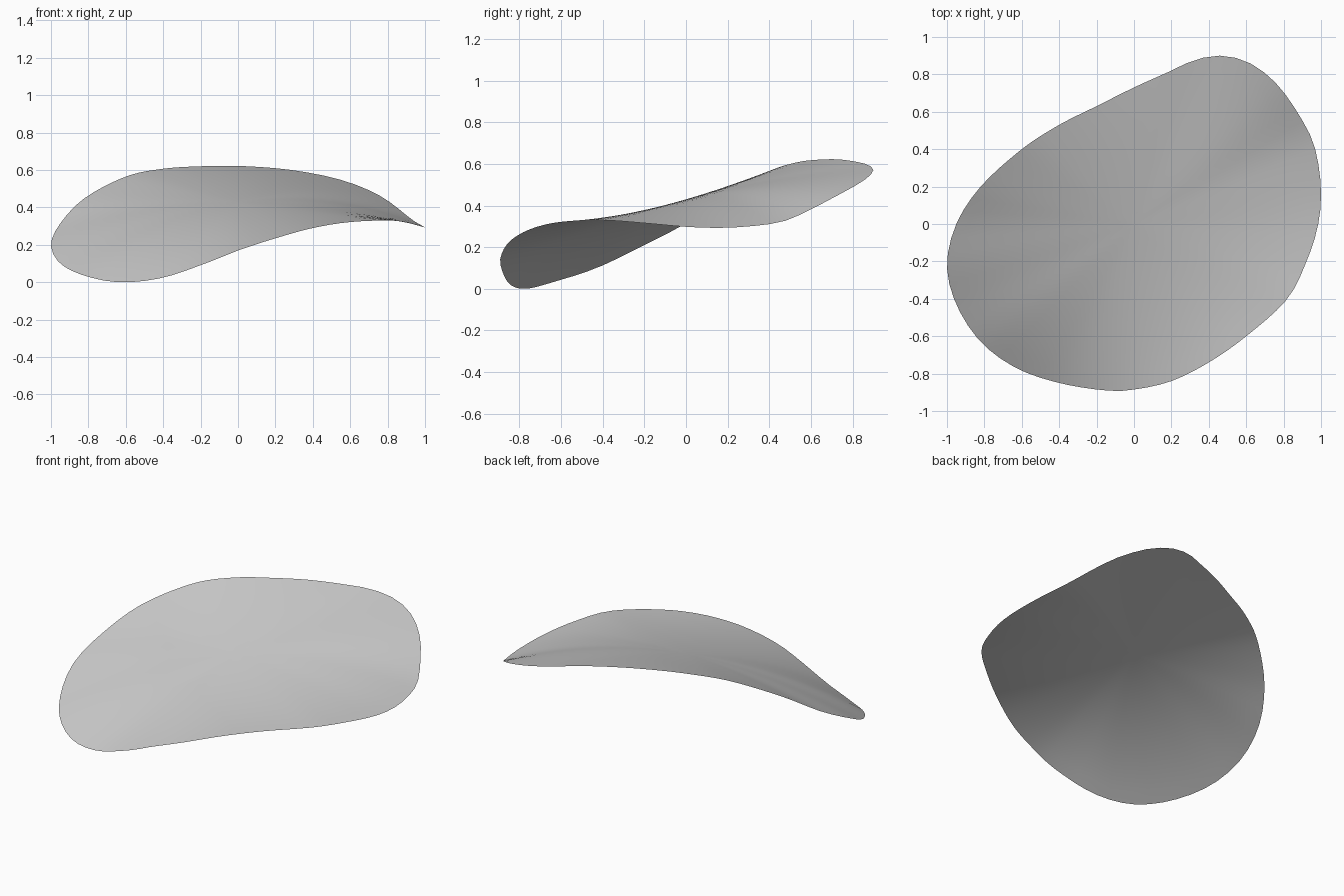
import bpy
import bmesh
import math
from mathutils import Vector

cube = bpy.data.objects.get("Cube")
if cube:
    bpy.data.objects.remove(cube, do_unlink=True)

# Rim of the curved sheet, counter-clockwise from the +x side
RIM = [Vector(p) for p in (
    (1, .17, .293), (.98, .35, .305), (.93, .5, .335), (.78, .73, .45),
    (.62, .86, .525), (.46, .9, .57), (.32, .875, .595), (.2, .82, .61),
    (0, .73, .622), (-.2, .63, .62), (-.4, .53, .607), (-.6, .4, .565),
    (-.82, .2, .45), (-.95, 0, .315), (-1, -.22, .2), (-.95, -.43, .1),
    (-.82, -.63, .035), (-.63, -.77, 0), (-.4, -.85, .025), (-.15, -.89, .11),
    (0, -.885, .17), (.2, -.84, .235), (.4, -.74, .29), (.6, -.6, .322),
    (.82, -.4, .33), (.93, -.18, .314), (.985, 0, .298))]
CENTRE_Z = .43
SLOPE_Y = .29
RINGS, SPOKES = 14, 80


def smooth_loop(points, steps=8):
    """Closed Catmull-Rom curve through the points."""
    out, n = [], len(points)
    for i in range(n):
        a, b, c, d = (points[(i + k) % n] for k in (-1, 0, 1, 2))
        for s in range(steps):
            t = s / steps
            out.append(b + (c - a) * t / 2 + (a * 2 - b * 5 + c * 4 - d) * t * t / 2
                       + (b * 3 - a - c * 3 + d) * t ** 3 / 2)
    return out


CURVE = smooth_loop(RIM)


def rim_at(angle):
    """Radius and height of the rim in one direction."""
    ray = Vector((math.cos(angle), math.sin(angle), 0))
    for p, q in zip(CURVE, CURVE[1:] + CURVE[:1]):
        cp, cq = ray.cross(p).z, ray.cross(q).z
        if cp <= 0 < cq and ray.dot(p) > 0:
            hit = p.lerp(q, cp / (cp - cq))
            return math.hypot(hit.x, hit.y), hit.z
    return 1, CENTRE_Z


# Curved sheet: each diameter is a cubic from rim to rim through the centre
bm = bmesh.new()
centre = bm.verts.new((0, 0, CENTRE_Z))
spokes = []
for i in range(SPOKES):
    angle = math.tau * i / SPOKES
    r1, z1 = rim_at(angle)
    r2, z2 = rim_at(angle + math.pi)
    slope = SLOPE_Y * math.sin(angle)
    h1 = (z1 - CENTRE_Z - slope * r1) / r1 ** 2
    h2 = (z2 - CENTRE_Z + slope * r2) / r2 ** 2
    cubic = (h1 - h2) / (r1 + r2)
    square = h1 - cubic * r1
    row = [centre]
    for j in range(1, RINGS + 1):
        r = r1 * j / RINGS
        z = CENTRE_Z + slope * r + square * r * r + cubic * r ** 3
        row.append(bm.verts.new((r * math.cos(angle), r * math.sin(angle), z)))
    spokes.append(row)

for a, b in zip(spokes, spokes[1:] + spokes[:1]):
    bm.faces.new((centre, a[1], b[1]))
    for j in range(1, RINGS):
        bm.faces.new((a[j], a[j + 1], b[j + 1], b[j]))
for face in bm.faces:
    face.smooth = True

mesh = bpy.data.meshes.new("curved_sheet")
bm.to_mesh(mesh)
bm.free()
sheet = bpy.data.objects.new("curved_sheet", mesh)
bpy.context.collection.objects.link(sheet)

# Plain grey surface
grey = bpy.data.materials.new("light_grey")
grey.use_nodes = True
colour = (.6, .6, .6, 1)
grey.diffuse_color = colour
grey.node_tree.nodes["Principled BSDF"].inputs["Base Color"].default_value = colour
mesh.materials.append(grey)
